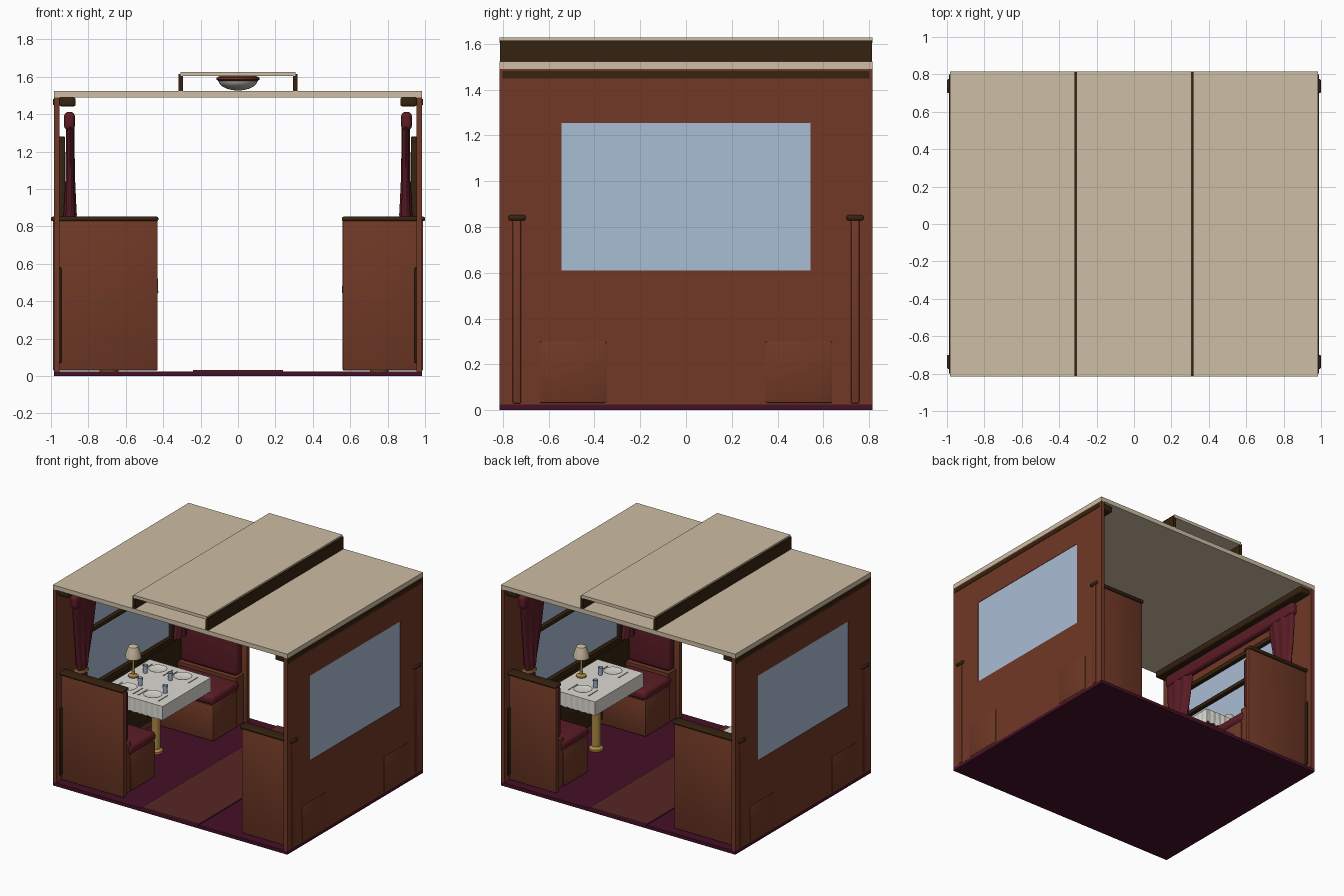
import bpy, bmesh, math
from mathutils import Vector

if "Cube" in bpy.data.objects:
    bpy.data.objects.remove(bpy.data.objects["Cube"])


def mat(name, r, g, b):
    m = bpy.data.materials.new(name)
    m.diffuse_color = (r, g, b, 1)
    m.use_nodes = True
    m.node_tree.nodes["Principled BSDF"].inputs["Base Color"].default_value = m.diffuse_color
    return m


WOOD = mat("rosewood", 0.160, 0.040, 0.019)
DARK = mat("dark_walnut", 0.036, 0.016, 0.005)
CREAM = mat("cream", 0.61, 0.515, 0.375)
CARPET = mat("plum_carpet", 0.058, 0.005, 0.020)
RUNNER = mat("runner_red", 0.095, 0.019, 0.018)
FABRIC = mat("burgundy_fabric", 0.105, 0.012, 0.019)
LINEN = mat("white_linen", 0.72, 0.70, 0.65)
GLASS = mat("window_blue", 0.40, 0.51, 0.66)
BRASS = mat("brass", 0.42, 0.25, 0.06)
SILVER = mat("silver", 0.45, 0.43, 0.39)


def finish(name, bm, m, smooth=False):
    bmesh.ops.recalc_face_normals(bm, faces=bm.faces)
    me = bpy.data.meshes.new(name)
    bm.to_mesh(me)
    bm.free()
    me.materials.append(m)
    ob = bpy.data.objects.new(name, me)
    bpy.context.collection.objects.link(ob)
    if smooth:
        bpy.ops.object.select_all(action='DESELECT')
        ob.select_set(True)
        bpy.context.view_layer.objects.active = ob
        bpy.ops.object.shade_smooth_by_angle(angle=math.radians(40))
    return ob


def box(name, x, y, z, m, bevel=0, seg=2):
    """Box from (low, high) ranges, optionally with rounded edges."""
    bm = bmesh.new()
    bmesh.ops.create_cube(bm, size=1)
    for v in bm.verts:
        v.co = Vector([(r[0] + r[1]) / 2 + c * abs(r[1] - r[0]) for c, r in zip(v.co, (x, y, z))])
    if bevel:
        bmesh.ops.bevel(bm, geom=bm.edges[:], offset=bevel, segments=seg, profile=0.5, affect='EDGES')
    return finish(name, bm, m, bevel > 0)


def lathe(name, x, y, profile, m, n=24):
    """Turned part from (radius, z) points."""
    bm = bmesh.new()
    rings = [[bm.verts.new((x + r * math.cos(2 * math.pi * i / n), y + r * math.sin(2 * math.pi * i / n), z))
              for i in range(n)] for r, z in profile]
    for a, b in zip(rings, rings[1:]):
        for i in range(n):
            bm.faces.new((a[i], a[(i + 1) % n], b[(i + 1) % n], b[i]))
    bm.faces.new(rings[0])
    bm.faces.new(rings[-1])
    return finish(name, bm, m, True)


def curtain(name, s, e):
    """Pleated closed drape, gathered at the tieback. s = wall side, e = window end."""
    levels = [(1.39, .56, .14, .020), (1.25, .565, .135, .020), (1.08, .575, .11, .021), (.95, .585, .08, .026),
              (.86, .59, .055, .030), (.81, .59, .045, .022), (.74, .59, .06, .026), (.62, .59, .075, .026)]
    n = 56
    bm = bmesh.new()
    rings = []
    for z, cy, half, depth in levels:
        ring = []
        for i in range(n):
            a = 2 * math.pi * i / n
            k = 1 + 0.22 * math.cos(9 * a)
            ring.append(bm.verts.new((s * (.897 - depth * k * math.sin(a)), e * (cy + half * math.cos(a)), z)))
        rings.append(ring)
    for a, b in zip(rings, rings[1:]):
        for i in range(n):
            bm.faces.new((a[i], a[(i + 1) % n], b[(i + 1) % n], b[i]))
    bm.faces.new(rings[0])
    bm.faces.new(rings[-1])
    finish(name, bm, FABRIC, True)


def tablecloth(name, x0, x1, y1, z, drop):
    """Flat top with a fluted skirt and scalloped hem."""
    bm = bmesh.new()
    corners = [(x0, -y1), (x1, -y1), (x1, y1), (x0, y1)]
    top, hem = [], []
    for k in range(4):
        a, b = Vector(corners[k]), Vector(corners[(k + 1) % 4])
        d = (b - a).normalized()
        out = Vector((d.y, -d.x))
        n = int((b - a).length / 0.012)
        for i in range(n):
            p = a.lerp(b, i / n)
            w = math.sin(i * math.pi / 2)
            q = p + out * (0.004 * w if i else 0)
            top.append(bm.verts.new((p.x, p.y, z)))
            hem.append(bm.verts.new((q.x, q.y, z - drop + 0.005 * w)))
    n = len(top)
    bm.faces.new(top)
    for i in range(n):
        bm.faces.new((top[i], top[(i + 1) % n], hem[(i + 1) % n], hem[i]))
    finish(name, bm, LINEN)


# Floor and roof
box("floor", (-.985, .985), (-.815, .815), (0, .025), CARPET)
box("aisle_runner", (-.24, .24), (-.815, .815), (.025, .033), RUNNER)
box("roof", (-.985, .985), (-.815, .815), (1.49, 1.523), CREAM)
box("raised_roof", (-.308, .308), (-.815, .815), (1.603, 1.627), CREAM)
for s in (-1, 1):
    box("raised_roof_side", (s * .295, s * .318), (-.813, .813), (1.523, 1.615), DARK)
lathe("ceiling_lamp_rim", 0, 0, [(.105, 1.578), (.115, 1.585), (.115, 1.595), (.1, 1.603)], WOOD, 32)
lathe("ceiling_lamp_bowl", 0, 0,
      [(.105 * math.cos(a), 1.582 - .055 * math.sin(a)) for a in [i * math.pi / 16 for i in range(8)]], SILVER, 32)

# Each side of the carriage: wide tables on one, narrow on the other
for s, edge, plate_xs in ((-1, .43, (.59, .80)), (1, .56, (.74,))):
    def X(a, b):
        return (s * a, s * b)

    # Wall around the window opening
    wall = X(.955, .985)
    box("wall_lower", wall, (-.815, .815), (.025, .61), WOOD)
    box("wall_upper", wall, (-.815, .815), (1.255, 1.49), WOOD)
    for e in (-1, 1):
        box("wall_end", wall, (e * .543, e * .815), (.61, 1.255), WOOD)
    box("window_pane", X(.962, .982), (-.543, .543), (.61, 1.255), GLASS)

    # Inner trim
    box("wainscot", X(.945, .957), (-.78, .78), (.07, .58), DARK, .004)
    box("cornice", X(.868, .957), (-.80, .80), (1.442, 1.49), DARK, .012, 3)
    box("outer_cornice_strip", X(.98, .988), (-.80, .80), (1.448, 1.48), DARK)
    for z0, z1 in ((.58, .625), (1.03, 1.06), (1.245, 1.28)):
        box("window_frame_rail", X(.925, .957), (-.575, .575), (z0, z1), DARK, .004)
    for e in (-1, 1):
        box("window_frame_post", X(.925, .957), (e * .54, e * .575), (.58, 1.28), DARK, .004)

    # Curtains and valance
    box("valance", X(.872, .93), (-.70, .70), (1.315, 1.412), FABRIC, .024, 4)
    for e in (-1, 1):
        curtain("curtain", s, e)
        box("curtain_tieback", X(.868, .935), (e * .54, e * .64), (.80, .825), BRASS, .008)

    # Facing benches
    for e in (-1, 1):
        box("bench_panel", X(edge, .99), (e * .72, e * .757), (.03, .835), WOOD, .005)
        box("bench_cap", X(edge - .004, 1.0), (e * .70, e * .775), (.828, .852), DARK, .009, 3)
        box("seat_base", X(edge + .02, .99), (e * .345, e * .64), (.03, .302), WOOD, .01)
        box("seat_back_base", X(edge + .03, .95), (e * .63, e * .725), (.03, .40), WOOD)
        box("seat_cushion", X(edge + .015, .945), (e * .335, e * .66), (.30, .375), FABRIC, .03, 4)
        box("back_cushion", X(edge + .03, .945), (e * .64, e * .725), (.40, .81), FABRIC, .035, 4)

    # Table
    lo, hi = sorted((s * edge, s * .95))
    mid = (lo + hi) / 2
    box("table_top", (lo + .01, hi - .01), (-.28, .28), (.515, .542), WOOD)
    tablecloth("tablecloth", lo, hi, .29, .546, .105)
    lathe("table_leg", mid, 0, [(.05, .025), (.05, .04), (.032, .055), (.032, .50), (.05, .515)], BRASS)

    # Table lamp
    lathe("table_lamp_stand", s * .88, 0,
          [(.036, .546), (.036, .555), (.012, .566), (.008, .62), (.008, .70)], BRASS)
    lathe("table_lamp_shade", s * .88, 0, [(.056, .69), (.052, .72), (.034, .775), (.02, .782)], CREAM)

    # Place settings
    for px in plate_xs:
        for e in (-1, 1):
            x, y = s * px, e * .18
            lathe("plate", x, y, [(.04, .547), (.066, .556), (.064, .557), (.042, .551)], LINEN)
            lathe("drinking_glass", x - e * s * s * .045, e * .095,
                  [(.015, .547), (.019, .605), (.016, .605), (.013, .552)], GLASS, 16)
            for k in (-1, 1):
                cx = x + k * .085
                box("cutlery", (cx - .004, cx + .004), (y - .055, y + .055), (.546, .550), SILVER)
